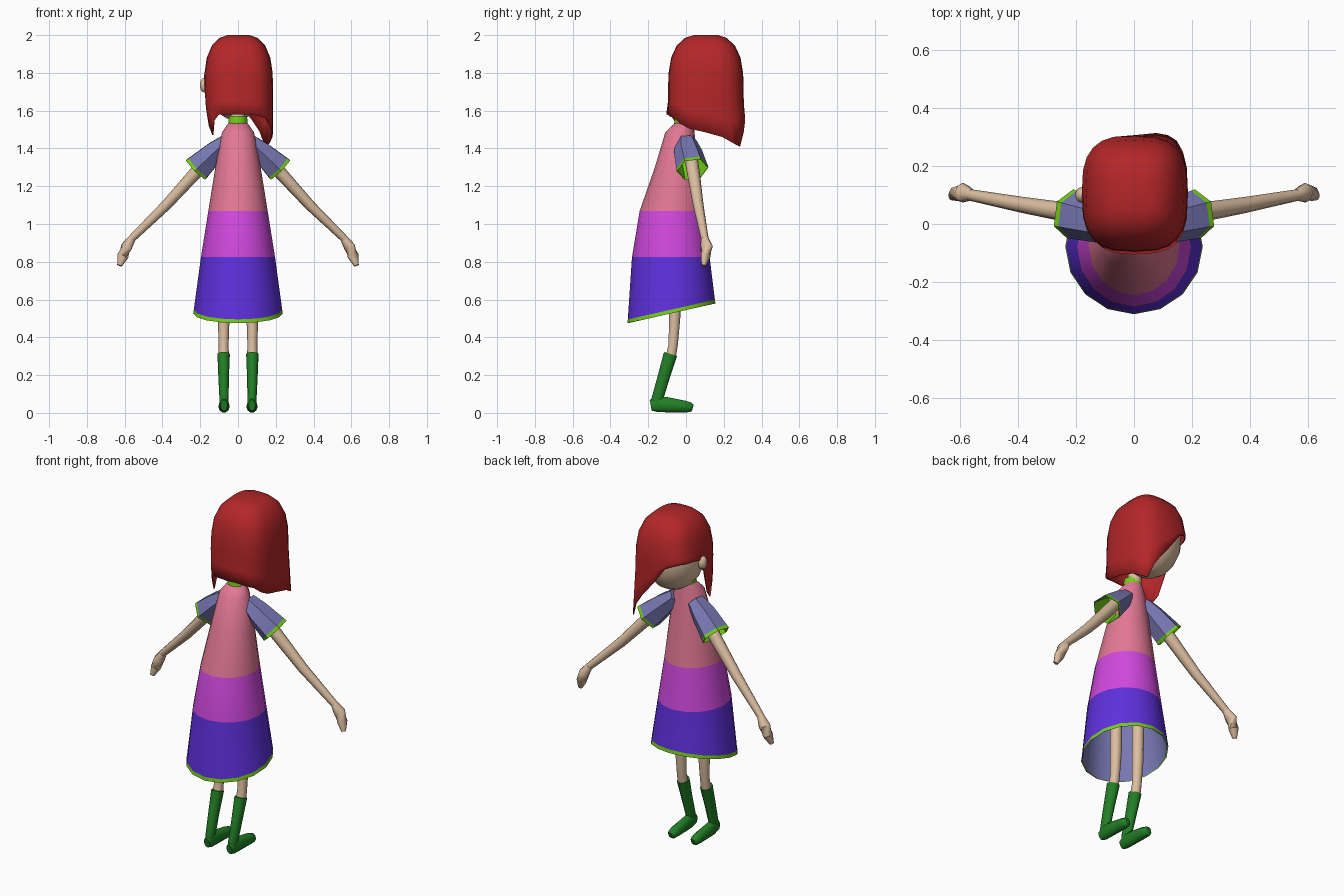
import bpy, bmesh, math
from mathutils import Vector

cube = bpy.data.objects.get("Cube")
if cube:
    bpy.data.objects.remove(cube)


def material(name, code):
    def lin(c):
        c /= 255
        return c / 12.92 if c < 0.04 else ((c + 0.055) / 1.055) ** 2.4
    color = [lin(c) for c in bytes.fromhex(code)] + [1]
    m = bpy.data.materials.new(name)
    m.use_nodes = True
    m.diffuse_color = color
    m.node_tree.nodes["Principled BSDF"].inputs["Base Color"].default_value = color
    return m


RED = material("hair red", "B42628")
SKIN = material("skin", "DCBEA0")
PINK = material("pink", "E27894")
MAGENTA = material("magenta", "D048DE")
VIOLET = material("violet", "5E30DC")
SLATE = material("slate blue", "7878B4")
LIME = material("lime trim", "74CC18")
GREEN = material("boot green", "228026")


def loft(name, rings, mats, rows=None, caps=(True, True), flip=False):
    """Skin a list of rings; rows gives the material slot of each band."""
    bm = bmesh.new()
    loops = [[bm.verts.new(p) for p in ring] for ring in rings]
    n = len(loops[0])
    for r in range(len(loops) - 1):
        for i in range(n):
            j = (i + 1) % n
            f = bm.faces.new((loops[r][i], loops[r][j], loops[r + 1][j], loops[r + 1][i]))
            f.material_index = rows[r] if rows else 0
    for use, loop in zip(caps, (loops[0], loops[-1])):
        if use:
            bm.faces.new(loop)
    bmesh.ops.recalc_face_normals(bm, faces=bm.faces)
    if flip:
        bmesh.ops.reverse_faces(bm, faces=bm.faces)
    me = bpy.data.meshes.new(name)
    bm.to_mesh(me)
    bm.free()
    for m in mats:
        me.materials.append(m)
    ob = bpy.data.objects.new(name, me)
    bpy.context.collection.objects.link(ob)
    smooth(ob)
    return ob


def smooth(ob):
    bpy.ops.object.select_all(action='DESELECT')
    ob.select_set(True)
    bpy.context.view_layer.objects.active = ob
    bpy.ops.object.shade_smooth_by_angle(angle=math.radians(50))


def tube(name, path, mats, n=8, side=1, **kw):
    """Path entries are x, y, z, radius and optional depth radius."""
    pts = [Vector((p[0] * side, p[1], p[2])) for p in path]
    rings = []
    for k, p in enumerate(path):
        d = (pts[min(k + 1, len(pts) - 1)] - pts[max(k - 1, 0)]).normalized()
        ref = Vector((1, 0, 0)) if abs(d.x) < 0.4 else Vector((0, 1, 0))
        v = d.cross(ref).normalized()
        u = v.cross(d)
        rings.append([pts[k] + u * p[3] * math.cos(a) + v * p[-1] * math.sin(a)
                      for a in (math.tau * i / n for i in range(n))])
    return loft(name, rings, mats, **kw)


def ellipsoid(name, loc, size, mat, seg=20):
    bpy.ops.mesh.primitive_uv_sphere_add(segments=seg, ring_count=seg // 2, location=loc)
    ob = bpy.context.object
    ob.name = name
    ob.scale = size
    ob.data.materials.append(mat)
    smooth(ob)


# Dress: z, half width, back y, front y, hem tilt
dress_rows = [(1.535, .05, -.06, .04, 0), (1.485, .085, -.11, .045, 0),
              (1.3, .12, -.165, .065, 0), (1.07, .157, -.245, .095, 0),
              (.825, .196, -.286, .125, 0), (.495, .234, -.308, .153, 1),
              (.475, .237, -.311, .156, 1)]


def dress_rings(k, n=16):
    rings = []
    for z, w, back, front, tilt in dress_rows:
        mid, half = (back + front) / 2, (front - back) / 2
        rings.append([(k * w * math.cos(a), mid + k * half * math.sin(a),
                       z + tilt * .052 * (1 + math.sin(a)))
                      for a in (math.tau * i / n for i in range(n))])
    return rings


loft("dress", dress_rings(1), [PINK, MAGENTA, VIOLET, LIME], [0, 0, 0, 1, 2, 3], (True, False))
loft("dress_lining", dress_rings(.975), [SLATE], caps=(True, False), flip=True)

# Neck and collar
tube("neck", [(0, -.01, 1.5, .038), (0, .02, 1.64, .038)], [SKIN], 12)
tube("collar", [(0, -.012, 1.52, .052), (0, -.01, 1.57, .048)], [LIME], 12)

# Head and the uncovered ear
ellipsoid("head", (-.01, .12, 1.75), (.163, .178, .2), SKIN)
ellipsoid("ear", (-.178, .1, 1.735), (.026, .03, .04), SKIN, 10)

# Hair: hem height every 15 degrees, counterclockwise from the left side
hem = [1.485, 1.46, 1.43, 1.41, 1.49, 1.55, 1.64, 1.74, 1.76, 1.77, 1.77, 1.77,
       1.75, 1.52, 1.47, 1.55, 1.58, 1.58, 1.58, 1.58, 1.57, 1.56, 1.53, 1.505]


def hair_point(i, z, r):
    a = math.tau * i / len(hem)
    c, s = math.cos(a), math.sin(a)
    low = min(max((1.65 - z) / .22, 0), 1)
    x = math.copysign(abs(c) ** .68, c) * .183 * r
    y = math.copysign(abs(s) ** .68, s) * .2 * r
    x *= 1 - low * (.2 if x < 0 else 0)
    return Vector((.003 + x, .105 + y * (1 + .15 * low), z))


hair_rings = [[hair_point(i, z, r) for i in range(len(hem))]
              for z, r in ((2.0, .32), (1.985, .55), (1.945, .77), (1.88, .92), (1.8, .985))]
for t in (.33, .67, 1):
    hair_rings.append([hair_point(i, 1.8 + (h - 1.8) * t, 1) for i, h in enumerate(hem)])
hair = loft("hair", hair_rings, [RED], caps=(True, False))
shell = hair.modifiers.new("thickness", 'SOLIDIFY')
shell.thickness = .006
shell.offset = -1

for side, word in ((1, "left"), (-1, "right")):
    # Sleeve with trimmed open cuff and lime inside
    sleeve = [(.06, .0, 1.44, .055, .042), (.12, .01, 1.385, .075, .062),
              (.208, .032, 1.302, .084, .08), (.22, .035, 1.29, .086, .083)]
    tube(word + "_sleeve", sleeve, [SLATE, LIME], 6, side, rows=[0, 0, 1], caps=(True, False))
    inner = [p[:3] + (p[3] - .006, p[4] - .006) for p in sleeve[1:]]
    tube(word + "_sleeve_lining", inner, [LIME], 6, side, caps=(True, False), flip=True)

    # Arm and mitten hand
    tube(word + "_arm", [(.12, .02, 1.39, .036), (.23, .04, 1.265, .034),
                         (.38, .065, 1.1, .028), (.565, .1, .92, .02)], [SKIN], 8, side)
    tube(word + "_hand", [(.56, .1, .925, .02), (.59, .108, .88, .034, .03),
                          (.61, .105, .83, .03, .026), (.627, .093, .78, .013, .012)],
         [SKIN], 8, side)

    # Leg, boot shaft and foot
    tube(word + "_leg", [(.077, -.055, .85, .034), (.076, -.06, .5, .031),
                         (.076, -.068, .36, .026), (.076, -.08, .3, .028)], [SKIN], 10, side)
    tube(word + "_boot_shaft", [(.076, -.082, .312, .033, .038), (.076, -.118, .19, .028, .034),
                                (.074, -.153, .07, .024, .032), (.074, -.158, .03, .022, .028)],
         [GREEN], 10, side)
    tube(word + "_boot_foot", [(.074, -.187, .04, .018, .03), (.074, -.15, .047, .026, .045),
                               (.074, -.1, .043, .027, .042), (.074, -.01, .034, .03, .033),
                               (.074, .025, .029, .026, .027), (.074, .036, .026, .016, .017)],
         [GREEN], 10, side)
